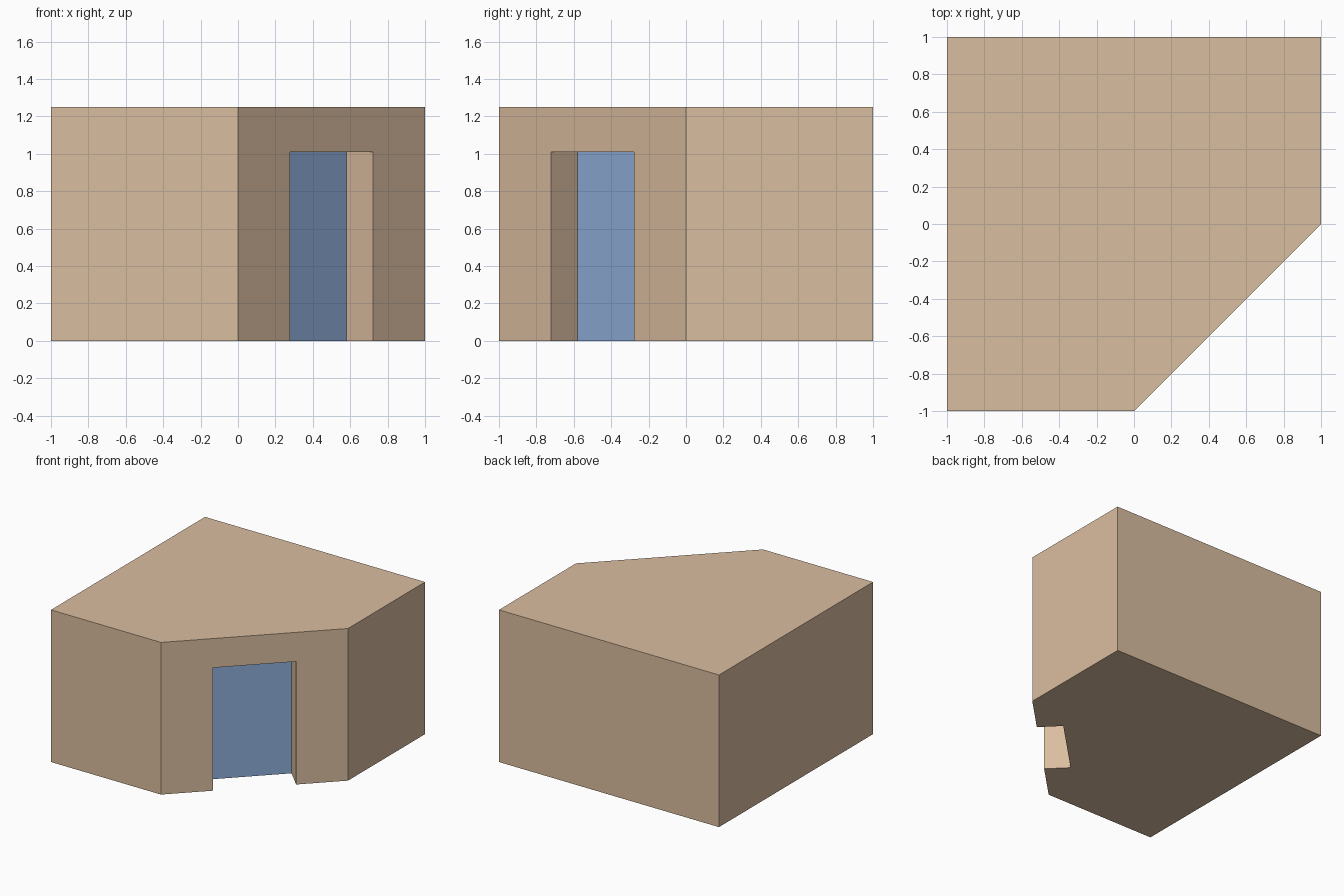
import bpy
import bmesh
from mathutils import Vector

HEIGHT = 1.25
DOOR_TOP = 1.01
DOOR_DEPTH = 0.2
DOOR_WIDTH = 0.63

if "Cube" in bpy.data.objects:
    bpy.data.objects.remove(bpy.data.objects["Cube"], do_unlink=True)


def make_material(name, rgb):
    mat = bpy.data.materials.new(name)
    mat.use_nodes = True
    mat.diffuse_color = (*rgb, 1)
    mat.node_tree.nodes["Principled BSDF"].inputs["Base Color"].default_value = (*rgb, 1)
    return mat


def make_prism(name, outline, bottom, top):
    """Extrude a plan outline (counter-clockwise) straight up."""
    bm = bmesh.new()
    base = bm.faces.new([bm.verts.new((p[0], p[1], bottom)) for p in outline])
    up = bmesh.ops.extrude_face_region(bm, geom=[base], use_keep_orig=True)["geom"]
    bmesh.ops.translate(bm, vec=(0, 0, top - bottom),
                        verts=[v for v in up if isinstance(v, bmesh.types.BMVert)])
    bmesh.ops.recalc_face_normals(bm, faces=bm.faces)
    mesh = bpy.data.meshes.new(name)
    bm.to_mesh(mesh)
    bm.free()
    obj = bpy.data.objects.new(name, mesh)
    bpy.context.collection.objects.link(obj)
    return obj


tan = make_material("tan plaster", (0.70, 0.51, 0.35))
blue = make_material("blue door", (0.275, 0.427, 0.70))

# Building block with one corner cut off diagonally
building = make_prism("building", [(-1, -1), (0, -1), (1, 0), (1, 1), (-1, 1)], 0, HEIGHT)
building.data.materials.append(tan)
building.data.materials.append(blue)

# Doorway recess, centred on the diagonal wall
outward = Vector((1, -1, 0)).normalized()
along = Vector((1, 1, 0)).normalized()
centre = Vector((0.5, -0.5, 0))
left, right = along * DOOR_WIDTH / -2, along * DOOR_WIDTH / 2
inner, outer = centre - outward * DOOR_DEPTH, centre + outward * DOOR_DEPTH
cutter = make_prism("doorway_cutter",
                    [outer + left, outer + right, inner + right, inner + left],
                    -0.2, DOOR_TOP)
cutter.hide_render = True

cut = building.modifiers.new("doorway", 'BOOLEAN')
cut.operation = 'DIFFERENCE'
cut.solver = 'EXACT'
cut.object = cutter
bpy.context.view_layer.objects.active = building
bpy.ops.object.modifier_apply(modifier=cut.name)
bpy.data.objects.remove(cutter, do_unlink=True)

# The back of the recess is the door; everything else is plaster
for face in building.data.polygons:
    recessed = (face.center - centre).dot(outward) < -DOOR_DEPTH / 2
    face.material_index = int(recessed and face.normal.dot(outward) > 0.99)
    face.use_smooth = False
